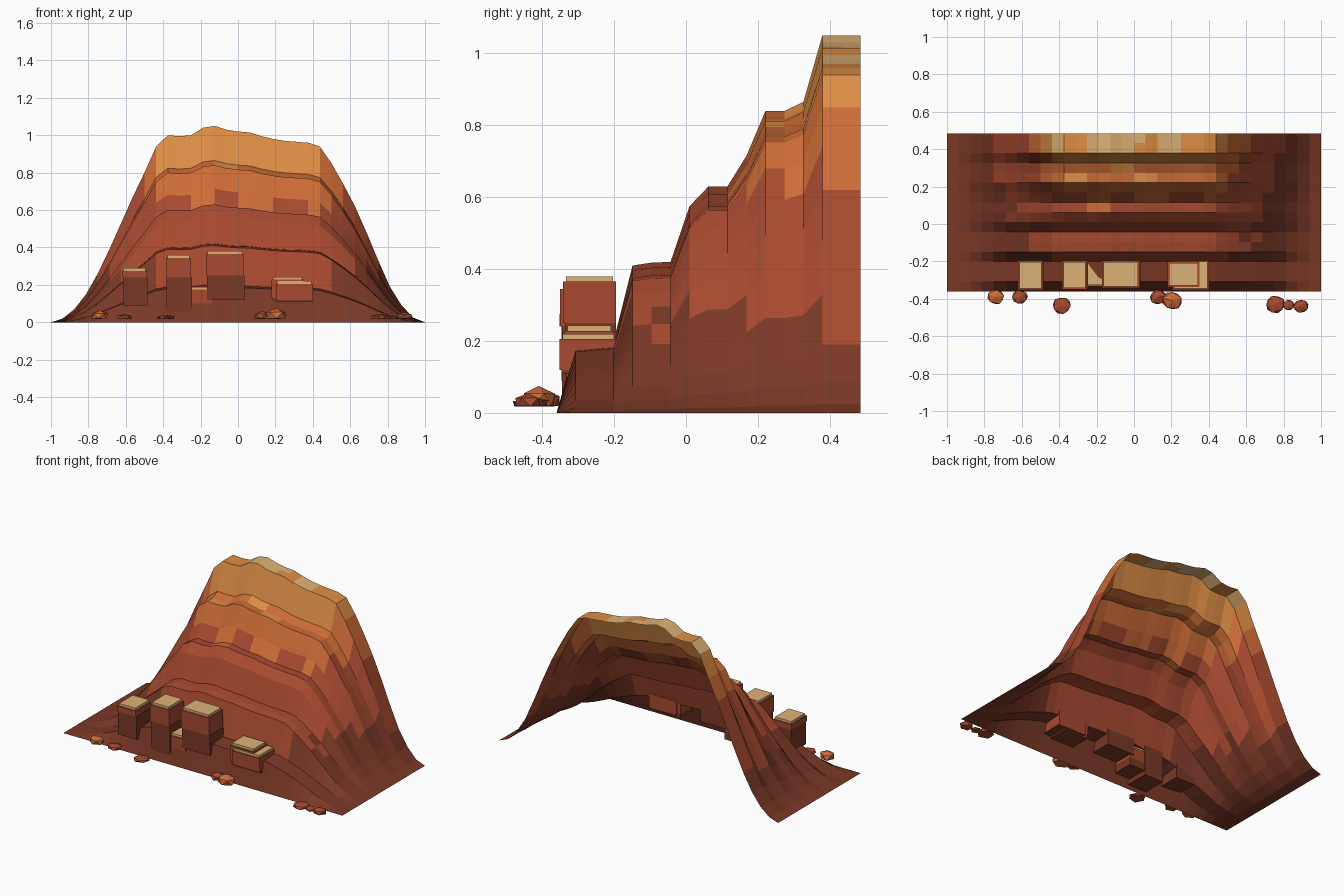
import bpy, bmesh, math, random
from mathutils import Vector

if "Cube" in bpy.data.objects:
    bpy.data.objects.remove(bpy.data.objects["Cube"])

random.seed(4)


def material(name, rgb):
    m = bpy.data.materials.new(name)
    lin = [((c / 255 + 0.055) / 1.055) ** 2.4 for c in rgb]
    m.diffuse_color = (*lin, 1)
    m.use_nodes = True
    m.node_tree.nodes["Principled BSDF"].inputs["Base Color"].default_value = m.diffuse_color
    return m


BROWN = material("dark brown rock", (122, 56, 38))
RED = material("red rock", (168, 74, 48))
ORANGE = material("orange rock", (205, 108, 55))
LIGHT = material("light orange rock", (222, 142, 70))
TAN = material("tan capstone", (222, 178, 118))
STRATA = [BROWN, RED, ORANGE, LIGHT, TAN]


def finish(name, bm, mats):
    me = bpy.data.meshes.new(name)
    bm.to_mesh(me)
    bm.free()
    for m in mats:
        me.materials.append(m)
    ob = bpy.data.objects.new(name, me)
    bpy.context.collection.objects.link(ob)
    return ob


# Terraced cliff: ridge line across x, multiplied by stepped profile along y
RIDGE = [0, .02, .07, .15, .26, .39, .53, .67, .80, .94, 1.0, .995, 1.0, 1.04, 1.05,
         1.03, 1.02, 1.015, .995, .98, .97, .965, .96, .94, .85, .74, .62, .48, .33,
         .19, .09, .025, 0]
STEPS = [0, .19, .195, .2, .41, .418, .42, .575, .63, .63, .715, .84, .84, .865,
         1.05, 1.05, 1.05]
Y0, Y1 = -0.36, 0.485


def stratum(z, i, j):
    # wavy layer boundaries, shifted in blocks
    z += 0.035 * math.sin(i // 2 * 2.3 + j // 2 * 1.7) + 0.015 * math.sin(i * 1.1 + j * 3.1)
    return sum(z > t for t in (0.25, 0.64, 0.84, 0.985))


def cliff():
    bm = bmesh.new()
    rows = []
    for j, s in enumerate(STEPS):
        y = Y0 + (Y1 - Y0) * j / (len(STEPS) - 1)
        rows.append([bm.verts.new((-1 + i / 16, y, r * s / 1.05)) for i, r in enumerate(RIDGE)])
    for j in range(len(rows) - 1):
        for i in range(len(RIDGE) - 1):
            a, b = rows[j], rows[j + 1]
            f = bm.faces.new((a[i], a[i + 1], b[i + 1], b[i]))
            f.material_index = stratum(f.calc_center_median().z, i, j)
    finish("terraced_cliff", bm, STRATA)


# Boulder stacks: dark base, red block, tan cap
def box(name, x0, x1, y0, y1, z0, z1, mat):
    bm = bmesh.new()
    bmesh.ops.create_cube(bm, size=1)
    for v in bm.verts:
        v.co = Vector(((x0 + x1) / 2 + v.co.x * (x1 - x0),
                       (y0 + y1) / 2 + v.co.y * (y1 - y0),
                       (z0 + z1) / 2 + v.co.z * (z1 - z0)))
    finish(name, bm, [mat])


def stack(k, x0, x1, y0, y1, bottom, split, top):
    box(f"stack_base_{k}", x0 + .004, x1 + .004, y0 + .005, y1, bottom, split, BROWN)
    box(f"stack_block_{k}", x0, x1, y0, y1, split, top - .015, RED)
    box(f"stack_cap_{k}", x0 + .008, x1 - .008, y0 + .008, y1 - .008, top - .015, top, TAN)


STACKS = [(-.62, -.487, -.352, -.195, .09, .24, .29),
          (-.385, -.25, -.35, -.195, .02, .24, .36),
          (-.17, .03, -.342, -.195, .12, .25, .38),
          (.18, .35, -.338, -.2, .10, .13, .243),
          (.205, .40, -.352, -.193, .11, .12, .22),
          (-.26, -.14, -.335, -.2, .05, .10, .19)]
for k, s in enumerate(STACKS):
    stack(k + 1, *s)


# Loose rocks along the foot of the cliff, flat underneath
def rock(k, x, y, r, top, mat):
    bm = bmesh.new()
    bmesh.ops.create_icosphere(bm, subdivisions=1, radius=1)
    turn = random.uniform(0, 6)
    c, s = math.cos(turn), math.sin(turn)
    for v in bm.verts:
        p = v.co * random.uniform(.9, 1.08)
        z = .018 + (top - .018) * min(1, max(0, (p.z + .5) / 1.5))
        v.co = Vector((x + r * (p.x * c - p.y * s), y + r * .9 * (p.x * s + p.y * c), z))
    finish(f"loose_rock_{k}", bm, [mat])


ROCKS = [(-.74, -.39, .05, .065, ORANGE), (-.61, -.39, .045, .045, RED),
         (-.385, -.435, .055, .04, RED), (.13, -.39, .05, .06, RED),
         (.205, -.41, .06, .075, ORANGE), (.755, -.43, .058, .045, RED),
         (.825, -.435, .035, .035, RED), (.89, -.44, .045, .055, RED)]
for k, r in enumerate(ROCKS):
    rock(k + 1, *r)

cliff()
